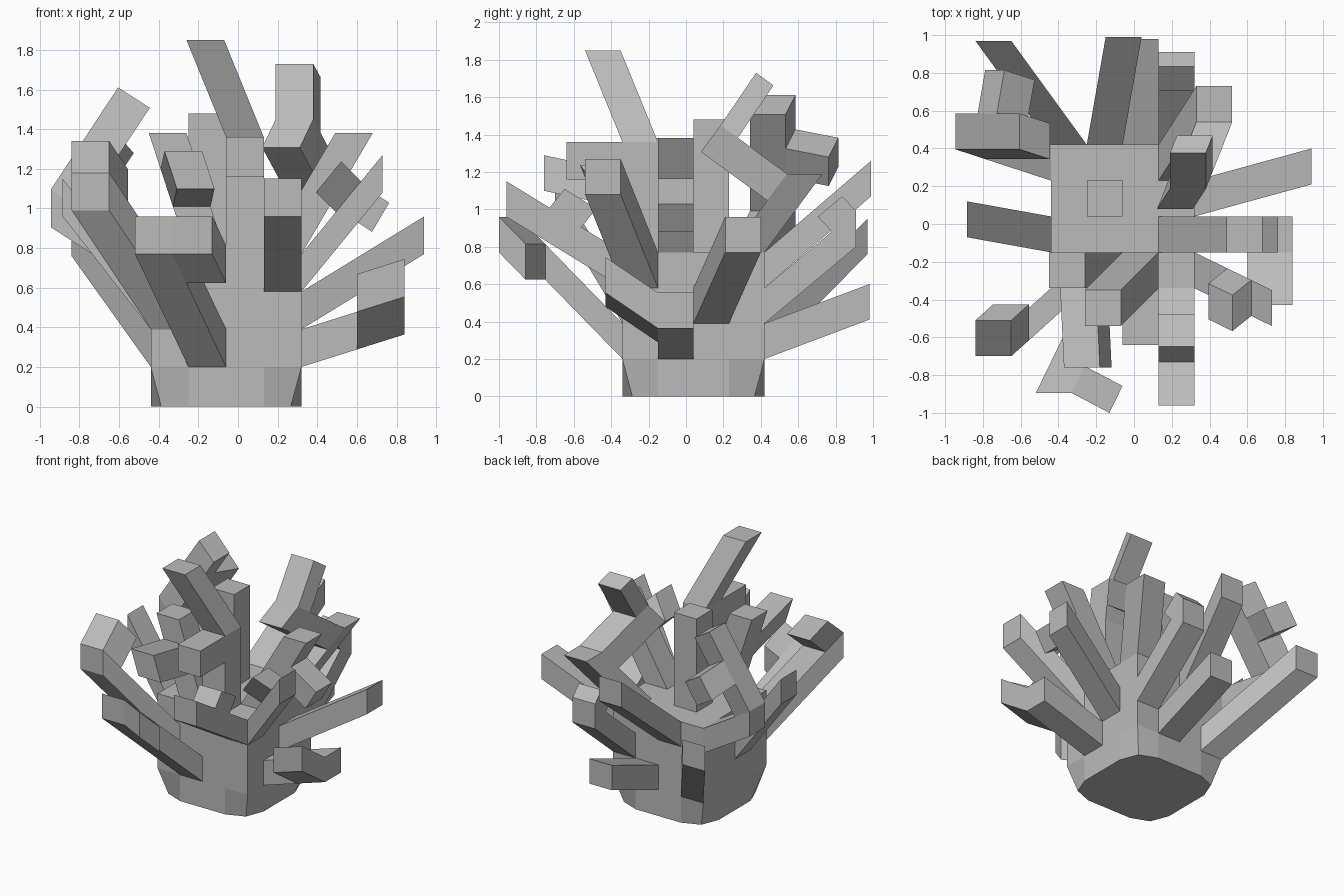
import bpy, bmesh
from mathutils import Vector

cube = bpy.data.objects.get("Cube")
if cube:
    bpy.data.objects.remove(cube, do_unlink=True)

grey = bpy.data.materials.new("stone_grey")
grey.use_nodes = True
grey.diffuse_color = (0.5, 0.5, 0.5, 1)
grey.node_tree.nodes["Principled BSDF"].inputs["Base Color"].default_value = (0.5, 0.5, 0.5, 1)

S = 0.19                                   # one grid cell
ORIGIN = Vector((-0.44, -0.34, 0.2))
AXES = {"x": Vector((S, 0, 0)), "y": Vector((0, S, 0)), "z": Vector((0, 0, S))}


def finish(name, bm):
    bmesh.ops.recalc_face_normals(bm, faces=bm.faces)
    mesh = bpy.data.meshes.new(name)
    bm.to_mesh(mesh)
    bm.free()
    mesh.materials.append(grey)
    obj = bpy.data.objects.new(name, mesh)
    bpy.context.collection.objects.link(obj)


def prism(name, corner, u, v, shift):
    """Sweep a parallelogram along a straight shift."""
    shift = Vector(shift)
    bm = bmesh.new()
    low = [bm.verts.new(p) for p in (corner, corner + u, corner + u + v, corner + v)]
    high = [bm.verts.new(p.co + shift) for p in low]
    bm.faces.new(low)
    bm.faces.new(high)
    for i in range(4):
        j = (i + 1) % 4
        bm.faces.new((low[i], low[j], high[j], high[i]))
    finish(name, bm)
    return corner, u, v, shift


def branch(name, face, a, b, shift):
    """Grow from cell (a, b) of one side of the body."""
    axis, sign = face
    first, second = [k for k in "xyz" if k != axis]
    corner = ORIGIN + a * AXES[first] + b * AXES[second]
    if sign == "+":
        corner = corner + AXES[axis] * (3 if axis == "z" else 4)
    return prism(name, corner, AXES[first], AXES[second], shift)


def twig(name, parent, side, back, length, shift):
    """Grow from a side of a branch, set back from its tip."""
    corner, u, v, run = parent
    along = run.normalized()
    start = corner + run - along * back
    if side[1] == "+":
        start = start + (u if side[0] == "u" else v)
    return prism(name, start, v if side[0] == "u" else u, -along * length, shift)


# Body: square block with its bottom corners pulled in
bm = bmesh.new()
steps = [(-2, -2), (-1, -2), (1, -2), (2, -2), (2, -1), (2, 1),
         (2, 2), (1, 2), (-1, 2), (-2, 2), (-2, 1), (-2, -1)]
rings = []
for z, pull in ((0, 0.86), (0.2, 1), (0.77, 1)):
    ring = []
    for x, y in steps:
        k = pull if abs(x) == abs(y) else 1
        ring.append(bm.verts.new((-0.06 + x * S * k, 0.04 + y * S * k, z)))
    rings.append(ring)
bm.faces.new(rings[0])
bm.faces.new(rings[-1])
for low, high in zip(rings, rings[1:]):
    for i in range(len(steps)):
        j = (i + 1) % len(steps)
        bm.faces.new((low[i], low[j], high[j], high[i]))
finish("body", bm)

# Branches on the left side
low = branch("left_low_branch", "x+", 1, 0, (0.52, 0, 0.164))
twig("left_low_twig", low, "u-", 0, 0.25, (0, -0.28, 0.19))
front = branch("left_front_branch", "x+", 0, 2, (0.41, -0.2, 0.5))
twig("left_front_twig", front, "v+", 0.18, 0.21, (-0.1, -0.08, 0.1))
branch("left_back_branch", "x+", 2, 1, (0.62, 0.17, 0.38))

# Branches on the right side
arm = branch("right_back_branch", "x-", 3, 2, (-0.505, 0.165, 0.325))
elbow = twig("right_back_elbow", arm, "v+", 0, 0.197, (0.34, 0, 0.516))
twig("right_back_twig", elbow, "u+", 0.22, 0.185, (0.04, 0.23, -0.045))
branch("right_middle_branch", "x-", 1, 1, (-0.445, 0.08, 0.57))

# Branches on the front
beam = branch("front_left_branch", "y-", 3, 2, (0, -0.62, 0.38))
twig("front_left_twig", beam, "v+", 0.27, 0.2, (0, 0.08, 0.1))
hook = branch("front_low_branch", "y-", 1, 0, (-0.27, -0.555, 0.57))
twig("front_low_twig", hook, "u+", 0, 0.216, (0.2, -0.105, 0))
side = branch("front_right_branch", "y-", 0, 1, (-0.4, -0.36, 0.6))
twig("front_right_twig", side, "v+", 0, 0.19, (0, 0.19, 0.16))

# Branches on the back
branch("back_right_branch", "y+", 0, 0, (-0.4, 0.55, 0.56))
branch("back_low_branch", "y+", 2, 0, (0, 0.56, 0.21))
branch("back_high_branch", "y+", 1, 2, (0.1, 0.57, 0.49))
rear = branch("back_left_branch", "y+", 3, 1, (0, 0.49, 0.41))
twig("back_left_twig", rear, "v+", 0, 0.17, (0, -0.075, 0.08))

# Branches on the top
branch("centre_column", "z+", 1, 2, (0, 0, 0.71))
lean = branch("top_left_branch", "z+", 3, 1, (0.36, 0, 0.61))
twig("top_left_twig", lean, "u+", 0.25, 0.17, (0.21, 0, -0.136))
tilt = branch("top_right_branch", "z+", 1, 0, (-0.2, 0, 0.61))
twig("top_right_twig", tilt, "v-", 0.19, 0.2, (0.02, -0.42, 0.09))
post = branch("front_column", "z+", 2, 0, (0, 0, 0.59))
twig("front_column_twig", post, "v-", 0, 0.2, (0, -0.3, 0))
prism("tall_branch", post[0] + post[3], post[1], post[2], (-0.2, -0.2, 0.49))
stem = branch("top_back_branch", "z+", 3, 3, (0.2, 0.31, 0.42))
bend = twig("top_back_elbow", stem, "v-", 0, 0.19, (-0.14, -0.355, 0.26))
twig("top_back_twig", bend, "v-", 0, 0.12, (0, 0.19, 0.28))
